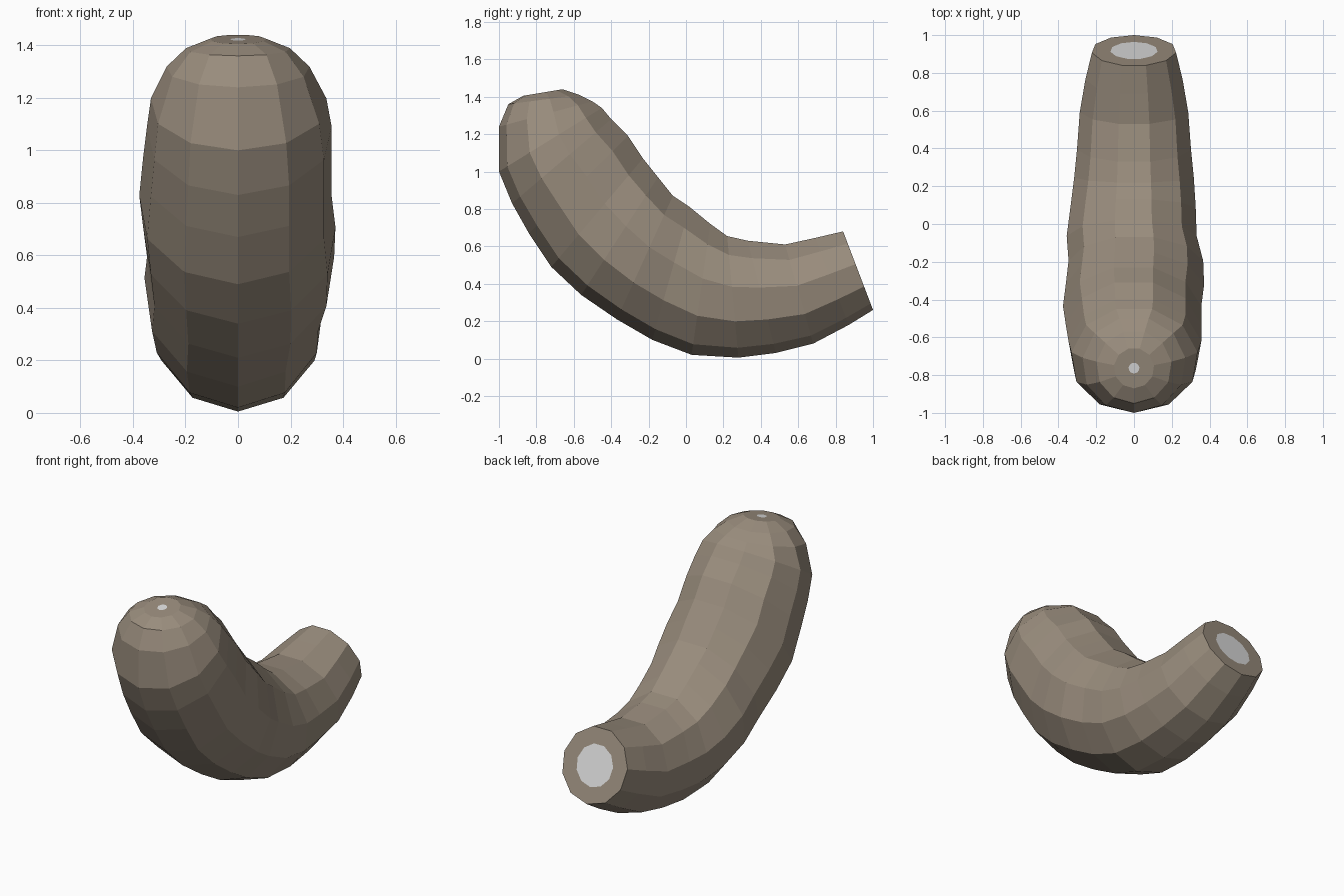
import bpy
import bmesh
import math
from mathutils import Vector

cube = bpy.data.objects.get("Cube")
if cube:
    bpy.data.objects.remove(cube)


def make_material(name, colour):
    mat = bpy.data.materials.new(name)
    mat.use_nodes = True
    mat.diffuse_color = (*colour, 1)
    bsdf = mat.node_tree.nodes["Principled BSDF"]
    bsdf.inputs["Base Color"].default_value = (*colour, 1)
    bsdf.inputs["Roughness"].default_value = 0.8
    return mat


brown = make_material("dull brown", (0.32, 0.265, 0.205))
pale = make_material("pale grey", (0.72, 0.72, 0.72))

SIDES = 11

# Rings from the open end to the rounded tip:
# outer y, outer z, inner y, inner z, left width, right width
RINGS = [
    (1.00, .26, .84, .68, .225, .225),
    (.87, .18, .69, .645, .26, .26),
    (.68, .08, .53, .61, .29, .29),
    (.48, .03, .33, .63, .305, .305),
    (.28, .005, .22, .655, .32, .32),
    (.03, .02, .13, .72, .33, .34),
    (-.18, .10, .02, .81, .335, .36),
    (-.37, .21, -.07, .87, .37, .35),
    (-.56, .34, -.15, .97, .375, .365),
    (-.72, .49, -.23, 1.07, .36, .38),
    (-.84, .67, -.31, 1.19, .36, .365),
    (-.93, .83, -.40, 1.28, .36, .35),
    (-1.0, 1.0, -.45, 1.34, .34, .335),
    (-1.0, 1.24, -.50, 1.375, .275, .275),
    (-.95, 1.36, -.57, 1.41, .20, .20),
    (-.87, 1.405, -.66, 1.44, .107, .107),
]

bm = bmesh.new()
low = math.cos(math.pi / SIDES)   # the inner side ends on a flat edge


def add_ring(oy, oz, iy, iz, left, right):
    outer, inner = Vector((0, oy, oz)), Vector((0, iy, iz))
    radius = (outer - inner) / (1 + low)
    centre = outer - radius
    verts = []
    for i in range(SIDES):
        a = math.tau * i / SIDES
        x = math.sin(a) * (left if math.sin(a) > 0 else right)
        verts.append(bm.verts.new(centre + radius * math.cos(a) + Vector((x, 0, 0))))
    return verts


# Faceted skin
rings = [add_ring(*r) for r in RINGS]
for a, b in zip(rings, rings[1:]):
    for i in range(SIDES):
        j = (i + 1) % SIDES
        bm.faces.new((a[i], a[j], b[j], b[i]))

# End caps with a pale inset centre
for ring, scale in ((rings[0], .56), (rings[-1], .27)):
    centre = sum((v.co for v in ring), Vector()) / SIDES
    core = [bm.verts.new(centre.lerp(v.co, scale)) for v in ring]
    for i in range(SIDES):
        j = (i + 1) % SIDES
        bm.faces.new((ring[i], ring[j], core[j], core[i]))
    bm.faces.new(core).material_index = 1

bmesh.ops.recalc_face_normals(bm, faces=bm.faces)
mesh = bpy.data.meshes.new("curved_body")
bm.to_mesh(mesh)
bm.free()
mesh.materials.append(brown)
mesh.materials.append(pale)
body = bpy.data.objects.new("curved_body", mesh)
bpy.context.collection.objects.link(body)
